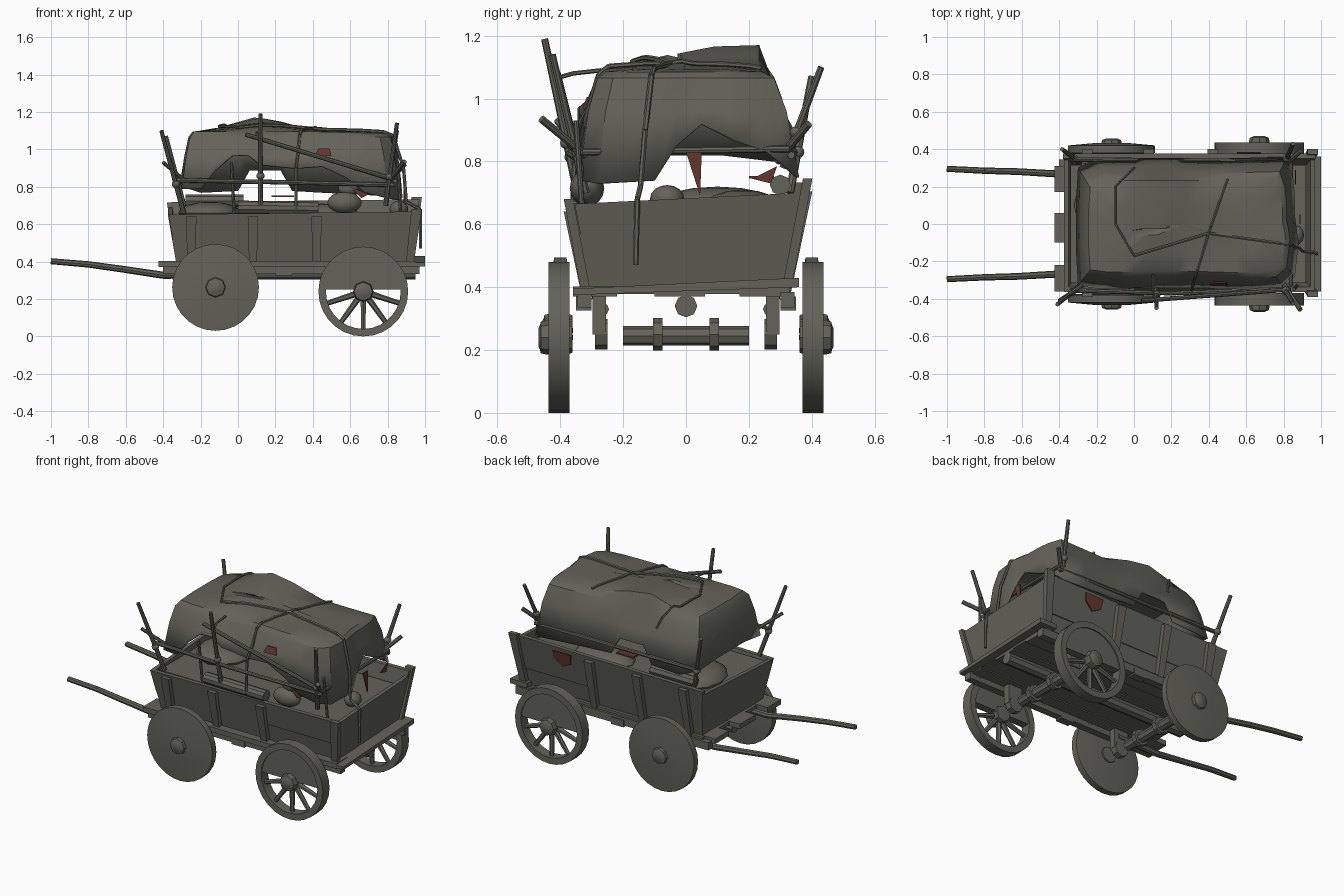
import bpy, bmesh, math
from mathutils import Vector
from mathutils.bvhtree import BVHTree

if "Cube" in bpy.data.objects:
    bpy.data.objects.remove(bpy.data.objects["Cube"])


def material(name, rgb):
    m = bpy.data.materials.new(name)
    m.diffuse_color = (*rgb, 1)
    m.use_nodes = True
    m.node_tree.nodes["Principled BSDF"].inputs["Base Color"].default_value = m.diffuse_color
    return m


GREY = material("weathered grey", (0.125, 0.125, 0.102))
RED = material("faded red cloth", (0.125, 0.037, 0.028))


def finish(name, bm, mat=GREY, smooth=False):
    bmesh.ops.recalc_face_normals(bm, faces=bm.faces[:])
    me = bpy.data.meshes.new(name)
    bm.to_mesh(me)
    bm.free()
    me.materials.append(mat)
    ob = bpy.data.objects.new(name, me)
    bpy.context.collection.objects.link(ob)
    if smooth:
        bpy.ops.object.select_all(action='DESELECT')
        ob.select_set(True)
        bpy.context.view_layer.objects.active = ob
        bpy.ops.object.shade_smooth_by_angle(angle=math.radians(35))
    return ob


def prism(name, pts, offset, mat=GREY):
    """Polygon pushed along an offset vector, closed at both ends."""
    bm = bmesh.new()
    a = [bm.verts.new(p) for p in pts]
    b = [bm.verts.new(Vector(p) + Vector(offset)) for p in pts]
    bm.faces.new(a)
    bm.faces.new(b[::-1])
    for i in range(len(a)):
        j = (i + 1) % len(a)
        bm.faces.new((a[i], b[i], b[j], a[j]))
    return finish(name, bm, mat)


def box(name, x0, x1, y0, y1, z0, z1, mat=GREY):
    return prism(name, [(x0, y0, z0), (x1, y0, z0), (x1, y1, z0), (x0, y1, z0)], (0, 0, z1 - z0), mat)


def rod(name, pts, r0, r1=None, sides=8):
    """Chain of round segments through points."""
    bm = bmesh.new()
    r1 = r0 if r1 is None else r1
    pts = [Vector(p) for p in pts]
    n = len(pts) - 1
    for i in range(n):
        a, b = pts[i], pts[i + 1]
        q = (b - a).to_track_quat('Z', 'Y').to_matrix().to_4x4()
        q.translation = (a + b) / 2
        bmesh.ops.create_cone(bm, cap_ends=True, segments=sides, radius1=r0 + (r1 - r0) * i / n,
                              radius2=r0 + (r1 - r0) * (i + 1) / n, depth=(b - a).length, matrix=q)
    return finish(name, bm, GREY, True)


def lathe(name, centre, profile, s, n=24):
    """Profile of (radius, y) turned about the y axis; s picks the side."""
    bm = bmesh.new()
    c = Vector(centre)
    vs = [bm.verts.new(c + Vector((r, s * y, 0))) for r, y in profile]
    es = [bm.edges.new(p) for p in zip(vs, vs[1:])]
    bmesh.ops.spin(bm, geom=vs + es, cent=c, axis=(0, 1, 0), angle=2 * math.pi, steps=n)
    bmesh.ops.remove_doubles(bm, verts=bm.verts[:], dist=0.0005)
    return finish(name, bm, GREY, True)


def lump(name, centre, size):
    bm = bmesh.new()
    bmesh.ops.create_uvsphere(bm, u_segments=12, v_segments=8, radius=1)
    for v in bm.verts:
        v.co = Vector(centre) + v.co * Vector(size)
    return finish(name, bm, GREY, True)


# wheels, hubs and undercarriage brackets on both sides
FX, FZ, RX, RZ = -0.12, 0.262, 0.67, 0.24
for s in (-1, 1):
    lathe("front_wheel", (FX, 0, FZ), [(0, .37), (.2, .375), (.232, .38), (.232, .42), (.1, .432), (0, .435)], s, 28)
    lathe("rear_rim", (RX, 0, RZ), [(.2, .37), (.24, .37), (.24, .437), (.2, .437), (.2, .37)], s, 28)
    half = [(RX + .21 * math.cos(math.pi * i / 14), s * .38, RZ + .01 + .21 * math.sin(math.pi * i / 14)) for i in range(15)]
    prism("rear_half_disc", half, (0, s * .05, 0))
    for k in range(5):
        a = math.pi + math.pi * (k + .5) / 5
        rod("spoke", [(RX + .03 * math.cos(a), s * .405, RZ + .03 * math.sin(a)),
                      (RX + .21 * math.cos(a), s * .405, RZ + .21 * math.sin(a))], .017, .013, 6)
    for x, z, e in ((FX, FZ, 0), (RX, RZ, .012)):
        lathe("hub", (x, 0, z), [(0, .36), (.05, .362), (.055, .43 + e), (.05, .45 + e), (.038, .453 + e),
                                 (.03, .458 + e), (0, .458 + e)], s, 8)
        rod("axle_ring", [(x, s * .25, .25), (x, s * .29, .25)], .048)
        box("ring_support", x - .05, x + .05, *sorted((s * .255, s * .298)), .25, .385)
        rod("axle_collar", [(x, s * .075, .25), (x, s * .105, .25)], .052)
    # side sills, shafts
    box("side_sill", -.4, .97, *sorted((s * .3, s * .345)), .335, .385)
    rod("shaft", [(-1, s * .295, .402), (-.8, s * .285, .385), (-.62, s * .28, .36), (-.4, s * .267, .327),
                  (-.1, s * .265, .33)], .016, .02)
for x in (FX, RX):
    rod("axle", [(x, -.2, .245), (x, .2, .245)], .031)
rod("centre_beam", [(-.35, 0, .34), (.95, 0, .34)], .036)
for s in (-1, 1):
    box("sill_bracket", .2, .29, *sorted((s * .3, s * .35)), .325, .37)

# floor with plank ends and rear step
box("floor", -.35, .95, -.33, .33, .378, .4)
for a, b in ((-.36, -.22), (-.10, .06), (.17, .31)):
    box("floor_plank", -.425, .95, a, b, .37, .402)
prism("rear_step", [(.88, -.36, .375), (.88, .36, .4), (.88, .36, .43), (.88, -.36, .395)], (.12, 0, 0))

# flared side walls, two boards each, with battens
for s, top in ((-1, .66), (1, .725)):
    def wy(z, out=0):
        return s * (.305 + .06 * (z - .39) / .3 + out)
    mid = .54
    for name, z0, z1, o in (("lower_side_board", .39, mid, 0), ("upper_side_board", mid - .03, top, .005)):
        x0a, x0b = -.33 - .15 * (z0 - .39), -.33 - .15 * (z1 - .39)
        x1a, x1b = .92 + .15 * (z0 - .39), .92 + .15 * (z1 - .39)
        prism(name, [(x0a, wy(z0, o), z0), (x1a, wy(z0, o), z0), (x1b, wy(z1, o), z1 + .008), (x0b, wy(z1, o), z1 - .008)],
              (0, -s * .028, 0))
    for x in (-.25, .08, .42, .915):
        t = .04 if x > .9 else 0
        prism("side_batten", [(x - .02, wy(.36), .36), (x + .02, wy(.36), .36),
                              (x + .028 + t, wy(top), top + t - .02), (x - .028 + t, wy(top), top + t - .02)], (0, s * .03, 0))

# flared end boards
prism("rear_end_board", [(.92, -.3, .39), (.92, .3, .39), (.968, .355, .7), (.968, -.355, .665)], (-.025, 0, 0))
prism("front_end_board", [(-.33, -.3, .39), (-.33, .3, .39), (-.375, .35, .69), (-.375, -.35, .65)], (.025, 0, 0))

# load inside the box
box("cargo_bed", -.34, .92, -.315, .315, .6, .645)
rod("blanket_roll", [(0, -.325, .69), (.43, -.325, .685)], .036, sides=10)
lump("sack", (.57, -.315, .715), (.092, .055, .058))
lump("sack_knot", (.59, -.31, .79), (.055, .03, .035))
lump("rear_bundle", (.86, -.06, .68), (.05, .055, .045))
lump("inner_bundle", (-.15, .1, .66), (.17, .2, .06))
lump("far_bundle", (.45, .18, .65), (.2, .13, .06))
rod("far_roll", [(-.28, .3, .725), (.03, .3, .725)], .033)

# tarpaulin: ragged hem (x, y, z), then rings stepping inwards and up
hem = [(-.30, -.33, .79), (-.2, -.345, .79), (-.12, -.345, .89), (-.03, -.345, .97), (.06, -.34, .97), (.12, -.34, .92),
       (.22, -.34, .91), (.3, -.34, .90), (.45, -.345, .91), (.58, -.35, .85), (.68, -.35, .77), (.8, -.34, .74),
       (.86, -.28, .73), (.88, -.1, .74), (.87, -.03, .85), (.86, .05, .92), (.86, .15, .87), (.85, .26, .83),
       (.82, .36, .75), (.65, .355, .76), (.45, .35, .77), (.29, .35, .78), (.23, .35, .89), (.06, .35, .89),
       (0, .35, .78), (-.2, .35, .77), (-.3, .3, .80), (-.31, .12, .82), (-.31, -.15, .82)]
bm = bmesh.new()
rings = []
for k, (d, z) in enumerate(((0, 0), (.03, .96), (.06, 1.065), (.09, 1.095), (.2, 1.1), (.29, 1.1))):
    ring = []
    for x, y, h in hem:
        cx = .275 + (x - .275) * (1 - d * (.75 if k < 4 else 1) / .59)
        cy = y * (1 - d / .35) - (.3 * d if y > 0 else 0)
        zz = max(z, h + .025 * k) if k else h
        if k > 2:
            zz += .085 * max(0, 1 - abs(cx - .12) / .3) * min(1, max(0, (cy + .25) / .42)) - .025 * max(0, cx - .4)
        ring.append(bm.verts.new((cx, cy, zz)))
    rings.append(ring)
n = len(hem)
for a, b in zip(rings, rings[1:]):
    for i in range(n):
        bm.faces.new((a[i], a[(i + 1) % n], b[(i + 1) % n], b[i]))
hub_v = bm.verts.new((.27, 0, 1.125))
for i in range(n):
    bm.faces.new((rings[-1][i], rings[-1][(i + 1) % n], hub_v))
tree = BVHTree.FromBMesh(bm)
tarp = finish("tarpaulin", bm, GREY, True)
sol = tarp.modifiers.new("cloth_thickness", 'SOLIDIFY')
sol.thickness = .01


# ropes laid over the tarpaulin
def drape(path):
    out = []
    for (x0, y0), (x1, y1) in zip(path, path[1:]):
        for t in range(9):
            hit = tree.ray_cast(Vector((x0 + (x1 - x0) * t / 8, y0 + (y1 - y0) * t / 8, 2)), Vector((0, 0, -1)))[0]
            if hit and (not out or (hit - out[-1]).length > .005):
                out.append(hit + Vector((0, 0, .008)))
    return out


rod("cross_rope", drape([(.5, .24), (.4, -.05), (.32, -.31)]) + [(.31, -.35, .9), (.31, -.36, .68)], .008, sides=6)
rod("long_rope", drape([(0, -.17), (.4, -.05), (.83, -.11)]) + [(.885, -.13, .9), (.9, -.145, .72), (.975, -.155, .68), (.975, -.16, .47)],
    .009, sides=6)
rod("front_rope", drape([(0, -.17), (-.1, 0), (-.1, .2), (0, .3)]), .007, sides=6)

# leaning poles at corners and side, with lashings
for name, a, b in (("front_near_pole", (-.29, -.33, .66), (-.41, -.43, 1.1)), ("front_far_pole", (-.29, .33, .7), (-.385, .40, 1.07)),
                   ("rear_near_pole", (.79, -.32, .7), (.85, -.425, 1.14)), ("rear_far_pole", (.8, .31, .78), (.85, .43, 1.1)),
                   ("middle_pole", (.12, -.34, .68), (.12, -.45, 1.19))):
    rod(name, [a, b], .014, .011)
    lump("lashing", Vector(a).lerp(Vector(b), .35), (.022, .022, .02))
rod("rear_near_peg", [(.8, -.32, .82), (.89, -.46, .935)], .013)
rod("rear_far_peg", [(.78, .29, .8), (.89, .39, .92)], .013)
rod("front_near_peg", [(-.28, -.33, .83), (-.4, -.41, .93)], .011)
rod("near_rail", [(-.34, -.355, .835), (.2, -.37, .825), (.84, -.345, .81)], .012)
rod("sloping_rail", [(.04, -.41, 1.08), (.83, -.35, .84)], .012)
rod("far_rail", [(-.34, .345, .83), (.84, .335, .82)], .012)
rod("rear_bar", [(.84, -.33, .83), (.84, .33, .84)], .011)
for x in (-.02, .87):
    rod("near_stake", [(x, -.33, .64), (x - .015, -.35, .93)], .009)
rod("corner_tie", [(.12, -.43, 1.06), (.1, -.36, 1.08), (.1, -.27, 1.09)], .007, sides=6)

# red cloth scraps and patches
prism("rear_pennant", [(.885, 0, .83), (.885, .05, .83), (.885, .045, .69)], (.006, 0, 0), RED)
prism("corner_scrap", [(.86, .21, .745), (.86, .29, .785), (.86, .27, .73)], (.006, 0, 0), RED)
prism("tarp_patch", [(.41, -.322, .965), (.5, -.322, .965), (.49, -.308, 1.005), (.43, -.308, 1.005)], (0, -.008, 0), RED)
prism("side_scrap", [(.6, -.335, .8), (.7, -.335, .76), (.66, -.335, .74)], (0, -.006, 0), RED)
box("red_blanket", .18, .3, .2, .28, .745, .754, RED)
prism("far_wall_patch", [(.55, .379, .705), (.68, .379, .705), (.675, .371, .66), (.62, .362, .61), (.56, .368, .64)], (0, .006, 0), RED)
